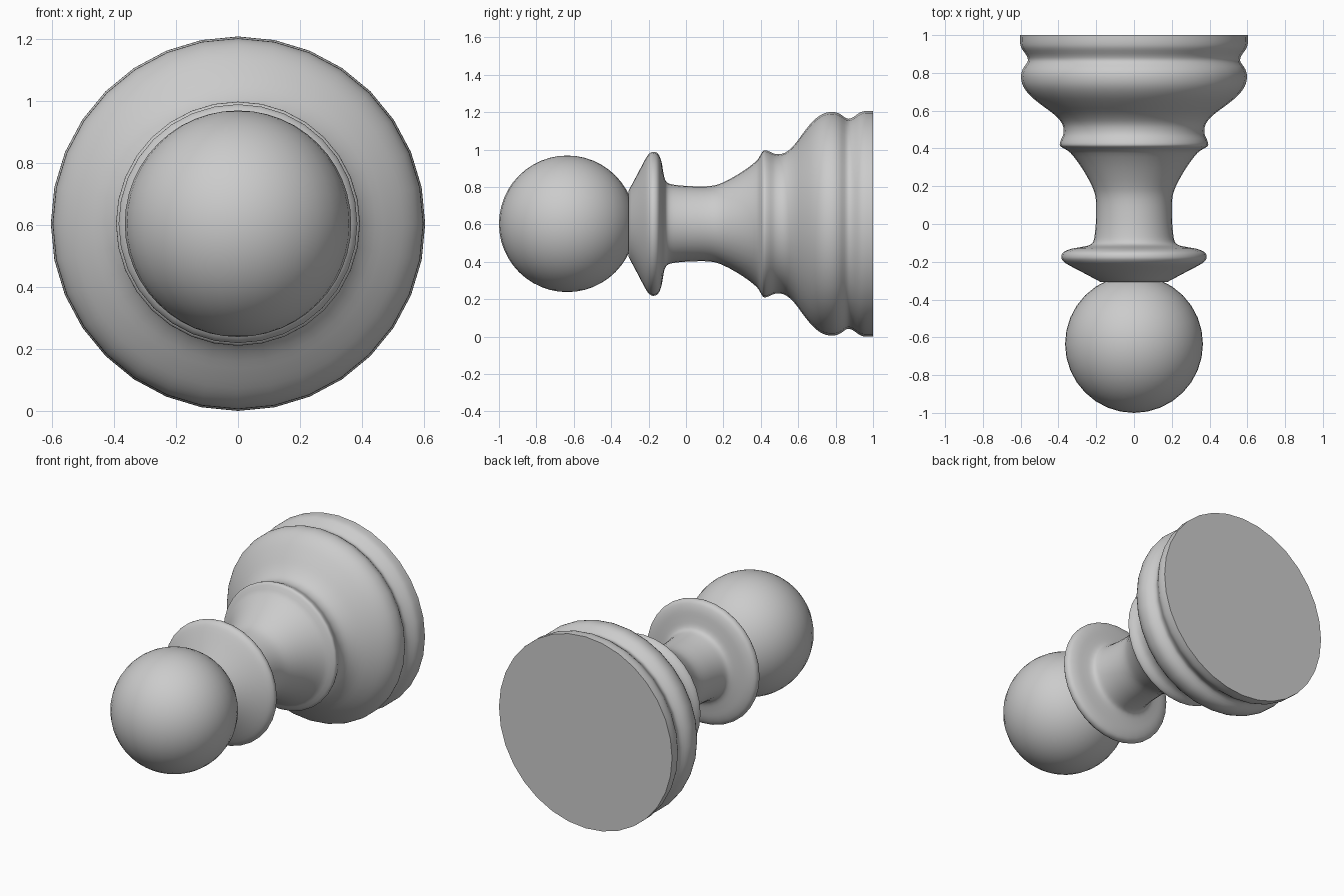
import bpy, bmesh, math
from mathutils import Vector

if "Cube" in bpy.data.objects:
    bpy.data.objects.remove(bpy.data.objects["Cube"])

AXIS_Z = 0.603   # height of the turning axis, which runs along y
SIDES = 32


def smooth_path(pts, steps=3):
    """Catmull-Rom curve through (y, radius) points."""
    p = [Vector(q) for q in pts]
    p = [2 * p[0] - p[1]] + p + [2 * p[-1] - p[-2]]
    out = []
    for i in range(1, len(p) - 2):
        a, b, c, d = p[i - 1:i + 3]
        for k in range(steps):
            t = k / steps
            out.append(0.5 * (2 * b + (c - a) * t + (2 * a - 5 * b + 4 * c - d) * t * t
                              + (3 * b - a - 3 * c + d) * t ** 3))
    return out + [p[-2]]


def finish(name, bm, angle):
    bmesh.ops.recalc_face_normals(bm, faces=bm.faces)
    mesh = bpy.data.meshes.new(name)
    bm.to_mesh(mesh)
    bm.free()
    ob = bpy.data.objects.new(name, mesh)
    bpy.context.collection.objects.link(ob)
    ob.location.z = AXIS_Z
    bpy.ops.object.select_all(action='DESELECT')
    ob.select_set(True)
    bpy.context.view_layer.objects.active = ob
    bpy.ops.object.shade_smooth_by_angle(angle=math.radians(angle))
    return ob


# Turned body: collar, neck, ring and stepped foot
profile = [(-0.308, 0.175), (-0.26, 0.265), (-0.215, 0.35), (-0.195, 0.376), (-0.175, 0.385),
           (-0.15, 0.375), (-0.132, 0.335), (-0.122, 0.28), (-0.113, 0.24), (-0.095, 0.217),
           (-0.05, 0.207), (0.03, 0.201), (0.13, 0.202), (0.20, 0.222), (0.30, 0.278),
           (0.375, 0.335), (0.398, 0.368), (0.415, 0.392), (0.44, 0.389), (0.48, 0.373),
           (0.53, 0.38), (0.58, 0.423), (0.63, 0.49), (0.68, 0.55), (0.73, 0.587),
           (0.78, 0.598), (0.82, 0.589), (0.86, 0.563), (0.89, 0.568), (0.93, 0.595),
           (0.96, 0.603), (1.0, 0.603)]
bm = bmesh.new()
rings = []
for y, r in smooth_path(profile):
    rings.append([bm.verts.new((r * math.cos(a), y, r * math.sin(a)))
                  for a in (2 * math.pi * k / SIDES for k in range(SIDES))])
for a, b in zip(rings, rings[1:]):
    for k in range(SIDES):
        n = (k + 1) % SIDES
        bm.faces.new((a[k], a[n], b[n], b[k]))
bm.faces.new(rings[0])
bm.faces.new(rings[-1])
finish("turned_body", bm, 50)

# Ball head
bm = bmesh.new()
bmesh.ops.create_uvsphere(bm, u_segments=32, v_segments=24, radius=0.365)
bmesh.ops.translate(bm, verts=bm.verts, vec=(0, -0.635, 0))
finish("ball_head", bm, 50)
